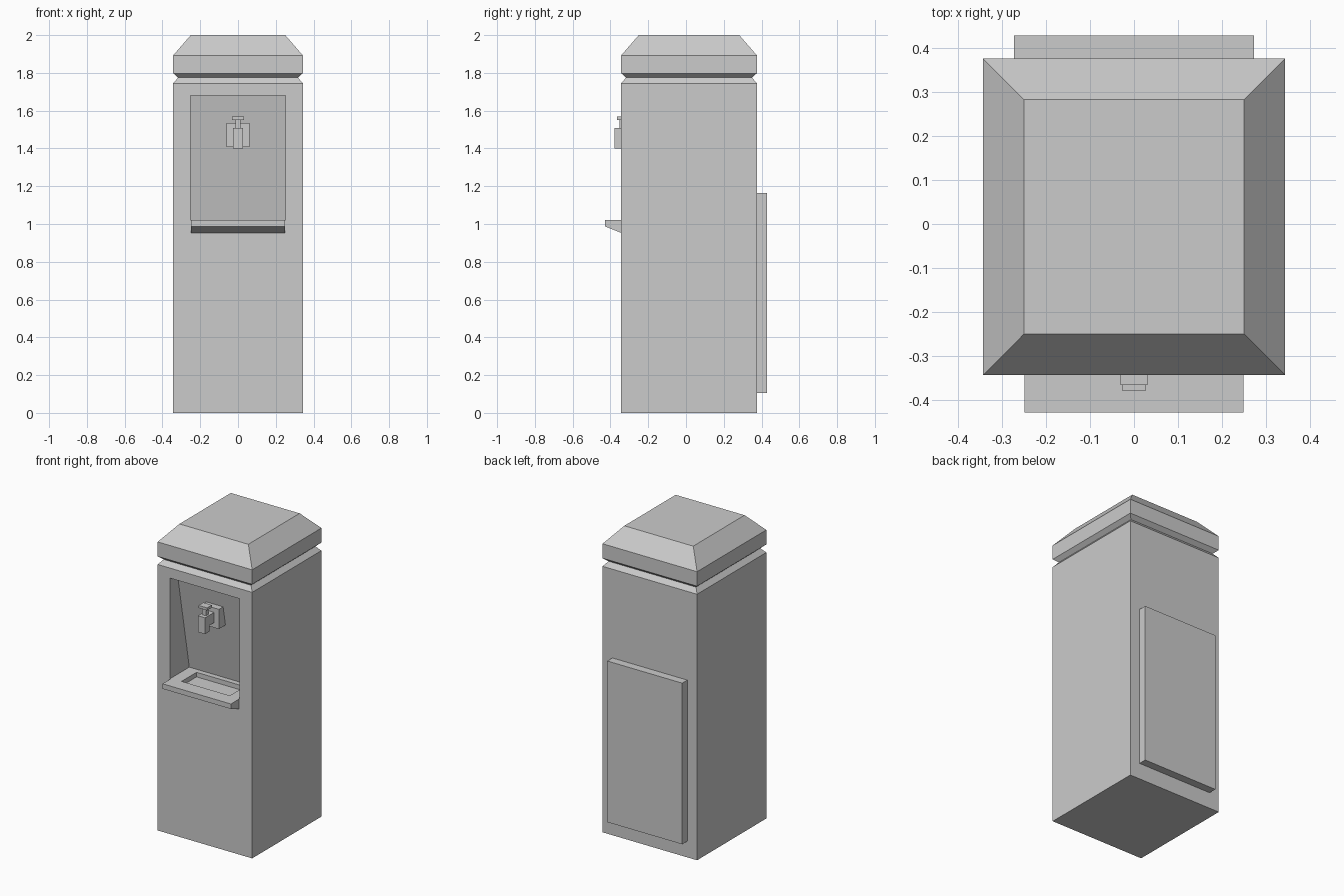
import bpy
import bmesh

if "Cube" in bpy.data.objects:
    bpy.data.objects.remove(bpy.data.objects["Cube"], do_unlink=True)

grey = bpy.data.materials.new("plain grey")
grey.use_nodes = True
COLOR = (0.6, 0.6, 0.6, 1.0)
grey.diffuse_color = COLOR
grey.node_tree.nodes["Principled BSDF"].inputs["Base Color"].default_value = COLOR

HALF_X, FRONT, BACK = 0.343, -0.343, 0.375


def finish(name, bm):
    """Turn a bmesh into a grey object."""
    bmesh.ops.recalc_face_normals(bm, faces=bm.faces)
    mesh = bpy.data.meshes.new(name)
    bm.to_mesh(mesh)
    bm.free()
    mesh.materials.append(grey)
    obj = bpy.data.objects.new(name, mesh)
    bpy.context.collection.objects.link(obj)
    return obj


def prism(name, half_x, profile):
    """Extrude a (y, z) side profile across the width."""
    bm = bmesh.new()
    face = bm.faces.new([bm.verts.new((-half_x, y, z)) for y, z in profile])
    ext = bmesh.ops.extrude_face_region(bm, geom=[face])
    verts = [v for v in ext["geom"] if isinstance(v, bmesh.types.BMVert)]
    bmesh.ops.translate(bm, vec=(2 * half_x, 0, 0), verts=verts)
    return finish(name, bm)


def box(name, half_x, y0, y1, z0, z1):
    return prism(name, half_x, [(y0, z0), (y1, z0), (y1, z1), (y0, z1)])


def tower(name, rings):
    """Loft rectangular rings given as (inset, z)."""
    bm = bmesh.new()
    loops = []
    for inset, z in rings:
        x, y0, y1 = HALF_X - inset, FRONT + inset, BACK - inset
        corners = [(-x, y0), (x, y0), (x, y1), (-x, y1)]
        loops.append([bm.verts.new((cx, cy, z)) for cx, cy in corners])
    bm.faces.new(loops[0])
    bm.faces.new(loops[-1])
    for low, high in zip(loops, loops[1:]):
        for i in range(4):
            j = (i + 1) % 4
            bm.faces.new((low[i], low[j], high[j], high[i]))
    return finish(name, bm)


def cut(target, cutter):
    """Subtract the cutter and remove it."""
    mod = target.modifiers.new("cut", "BOOLEAN")
    mod.operation = "DIFFERENCE"
    mod.solver = "EXACT"
    mod.object = cutter
    bpy.context.view_layer.objects.active = target
    bpy.ops.object.modifier_apply(modifier=mod.name)
    bpy.data.objects.remove(cutter, do_unlink=True)


# Cabinet with pinched neck and bevelled cap
cabinet = tower("cabinet", [(0, 0), (0, 1.745), (0.026, 1.775),
                            (0, 1.798), (0, 1.893), (0.093, 2.0)])

# Dispensing alcove with a sloping back wall, and the drip basin in its floor
cut(cabinet, prism("alcove_cutter", 0.252,
                   [(-0.5, 1.02), (-0.145, 1.02), (-0.268, 1.679), (-0.5, 1.679)]))
cut(cabinet, box("basin_cutter", 0.175, -0.335, -0.18, 0.99, 1.1))

# Shelf lip projecting from the front
prism("shelf_lip", 0.248,
      [(FRONT, 0.953), (FRONT, 1.02), (-0.428, 1.02), (-0.428, 0.987)])

# Tap: mounting block, elbow spout, stem and push button
prism("tap_mount", 0.061,
      [(-0.285, 1.407), (-0.21, 1.407), (-0.234, 1.536), (-0.285, 1.536)])
prism("tap_spout", 0.026,
      [(-0.379, 1.4), (-0.335, 1.4), (-0.335, 1.44), (-0.28, 1.44),
       (-0.28, 1.507), (-0.379, 1.507)])
box("tap_stem", 0.014, -0.352, -0.328, 1.5, 1.552)
box("tap_button", 0.031, -0.365, -0.316, 1.551, 1.568)

# Rear service panel
box("rear_panel", 0.272, BACK - 0.005, 0.428, 0.106, 1.163)
